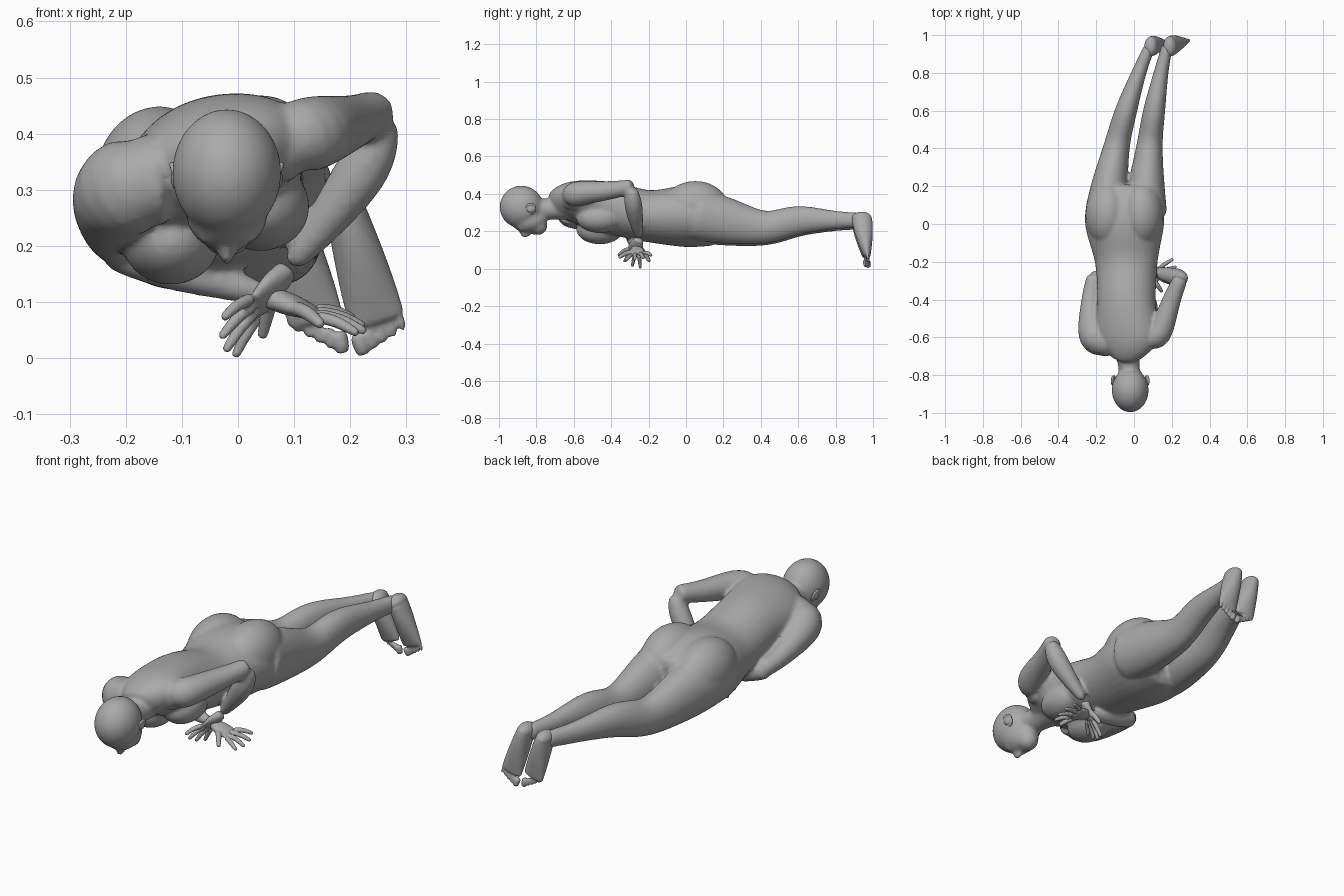
import bpy
import bmesh
import math
from mathutils import Matrix, Vector

default_cube = bpy.data.objects.get("Cube")
if default_cube:
    bpy.data.objects.remove(default_cube, do_unlink=True)

# One plain material for the whole figure
grey = (0.4, 0.4, 0.4, 1)
clay = bpy.data.materials.new("clay_grey")
clay.use_nodes = True
clay.diffuse_color = grey
clay.node_tree.nodes["Principled BSDF"].inputs["Base Color"].default_value = grey


def smooth_path(rows, steps=3):
    """Pass a smooth spline through every column of the given rows."""
    result = []
    last = len(rows) - 1
    for i in range(last):
        neighbours = (rows[max(i - 1, 0)], rows[i], rows[i + 1], rows[min(i + 2, last)])
        for step in range(steps):
            t = step / steps
            result.append([
                b + t / 2 * (c - a + t * (2 * a - 5 * b + 4 * c - d + t * (3 * (b - c) + d - a)))
                for a, b, c, d in zip(*neighbours)])
    return result + [rows[last]]


def loft(bm, rows, side=(1, 0, 0), twist=0, sides=16):
    """Skin ellipses (x, y, z, half width, half depth) along a smooth path."""
    rows = smooth_path(rows)
    centres = [Vector(row[:3]) for row in rows]
    rings = []
    for i, (centre, row) in enumerate(zip(centres, rows)):
        ahead = centres[min(i + 1, len(centres) - 1)]
        behind = centres[max(i - 1, 0)]
        tangent = (ahead - behind).normalized()
        across = Vector(side)
        across = (across - tangent * across.dot(tangent)).normalized()
        roll = math.radians(twist * (centre.y - .25))
        across = Matrix.Rotation(roll, 3, tangent) @ across
        up = across.cross(tangent)
        width, depth = row[3:]
        ring = []
        for k in range(sides):
            angle = math.tau * k / sides
            offset = across * width * math.cos(angle) + up * depth * math.sin(angle)
            ring.append(bm.verts.new(centre + offset))
        rings.append(ring)
    for low, high in zip(rings, rings[1:]):
        for k in range(sides):
            n = (k + 1) % sides
            bm.faces.new((low[k], low[n], high[n], high[k]))
    bm.faces.new(rings[0][::-1])
    bm.faces.new(rings[-1])


def tube(bm, points, side=(1, 0, 0)):
    """Round limb from (x, y, z, radius) points."""
    loft(bm, [(*point, point[-1]) for point in points], side)


def ball(bm, centre, radii):
    matrix = Matrix.Translation(centre) @ Matrix.Diagonal((*radii, 1))
    bmesh.ops.create_uvsphere(bm, u_segments=20, v_segments=12, radius=1, matrix=matrix)


def finish(bm, name, voxel, smoothing):
    """Fuse overlapping forms into one smooth skin."""
    bmesh.ops.recalc_face_normals(bm, faces=bm.faces)
    mesh = bpy.data.meshes.new(name)
    bm.to_mesh(mesh)
    bm.free()
    mesh.materials.append(clay)
    obj = bpy.data.objects.new(name, mesh)
    bpy.context.collection.objects.link(obj)
    rounding = obj.modifiers.new("round_forms", "SUBSURF")
    rounding.levels = rounding.render_levels = 1
    fuse = obj.modifiers.new("fuse", "REMESH")
    fuse.mode = "VOXEL"
    fuse.voxel_size = voxel
    fuse.use_smooth_shade = True
    relax = obj.modifiers.new("relax", "SMOOTH")
    relax.factor = 0.5
    relax.iterations = smoothing


# Torso, rolled so that its left shoulder is raised
body = bmesh.new()
loft(body, [
    (-.04, -.71, .33, .07, .07),
    (-.04, -.62, .36, .17, .1),
    (-.04, -.42, .33, .16, .14),
    (-.04, -.2, .28, .17, .14),
    (-.05, .02, .28, .22, .17),
    (-.05, .2, .25, .18, .13)], twist=24)
for lean in (-1, 1):
    ball(body, (lean * .08 - .04, -.46, .24 + lean * .03), (.09, .13, .08))
    ball(body, (lean * .09 - .05, .05, .32 + lean * .01), (.12, .18, .14))

# Neck and head, face turned to the ground
face_x = -.02
tube(body, [(face_x, -.83, .32, .06), (-.03, -.72, .32, .06), (-.04, -.64, .35, .1)])
skull = Vector((face_x, -.88, .33))
ball(body, skull, (.1, .12, .115))
ball(body, skull + Vector((0, .04, -.07)), (.075, .1, .07))
jaw = Vector((face_x, -.79, .23))
ball(body, jaw, (.05, .05, .05))
ball(body, jaw + Vector((0, -.02, -.03)), (.02, .02, .02))
nose = Vector((face_x, -.86, .19))
ball(body, nose, (.015, .03, .025))
for lean in (-1, 1):
    ball(body, nose + Vector((lean * .03, -.02, .02)), (.02, .01, .01))

# Legs share one profile and bend toward the left at the feet
leg_profile = [
    (.04, .28, .12, .14), (.2, .25, .1, .13), (.42, .21, .07, .09),
    (.6, .25, .06, .08), (.8, .25, .04, .05), (.95, .25, .03, .04)]
for hip, slant, bow, lift in ((.06, 0, .13, .01), (-.15, .06, .2, 0)):
    loft(body, [(hip + slant * y + bow * y * y, y, z + lift, width, depth)
                for y, z, width, depth in leg_profile])

# Left arm with its elbow lifted behind
tube(body, [(.06, -.6, .38, .08), (.13, -.59, .4, .07), (.2, -.4, .42, .05), (.25, -.28, .44, .04)])
tube(body, [(.26, -.29, .43, .03), (.22, -.28, .33, .05), (.09, -.25, .16, .02)], (0, 1, 0))

# Right arm folded under the chest
tube(body, [(-.13, -.62, .32, .09), (-.21, -.6, .3, .09), (-.23, -.4, .23, .05), (-.21, -.27, .2, .04)])
tube(body, [(-.23, -.29, .2, .04), (-.12, -.28, .16, .04), (.06, -.27, .11, .02)], (0, 1, 0))
finish(body, "body", .008, 10)

# Ears: a rim around a shallow shell, flaring out toward the back of the head
for name, lean in (("left_ear", 1), ("right_ear", -1)):
    ear = bmesh.new()
    centre = Vector((face_x + lean * .09, -.83, .32))
    rim = []
    for k in range(13):
        angle = math.tau * k / 12
        offset = Vector((lean * (.4 * math.sin(angle) - .1), math.cos(angle), math.sin(angle)))
        rim.append((*(centre + offset * .025), .006))
    tube(ear, rim)
    ball(ear, centre, (.01, .02, .02))
    finish(ear, name, .004, 2)


def hand(name, wrist, knuckles, spread):
    """Palm with four fanned fingers and a thumb on the side facing away from spread."""
    bm = bmesh.new()
    wrist, knuckles, spread = Vector(wrist), Vector(knuckles), Vector(spread)
    forward = (knuckles - wrist).normalized()
    spread = (spread - forward * spread.dot(forward)).normalized()
    middle = wrist.lerp(knuckles, .5)
    loft(bm, [(*wrist, .02, .02), (*middle, .04, .02), (*knuckles, .04, .01)], spread)

    def finger(root, angle, length, radius):
        tip = root + (forward * math.cos(angle) + spread * math.sin(angle)) * length
        bend = root.lerp(tip, .5) + Vector((0, 0, radius / 2))
        tube(bm, [(*root, radius), (*bend, radius), (*tip, radius * .7)], spread)

    for i in range(4):
        place = i - 1.5
        finger(knuckles + spread * place * .022, place * .3, .1 - abs(place) * .01, .011)
    finger(middle - spread * .02, -1, .1, .013)
    finish(bm, name, .0045, 2)


hand("left_hand", (.09, -.25, .16), (.03, -.28, .09), (-.3, -.9, .3))
hand("right_hand", (.05, -.27, .11), (.14, -.26, .08), (-.1, .9, .2))


def foot(name, heel, front, side):
    """Foot standing on its toes, sole facing back, widening from heel to front."""
    bm = bmesh.new()
    heel, front, across = Vector(heel), Vector(front), Vector(side).normalized()
    forward = (front - heel).normalized()
    ball(bm, heel, (.036, .055, .035))
    sections = []
    for k in range(5):
        t = k / 4
        depth = .016 + .04 * math.cos(t * math.pi / 2)
        width = .036 + .016 * math.sin(t * math.pi / 2)
        sections.append((*heel.lerp(front, t), width, depth))
    loft(bm, sections, side)
    for i in range(5):
        root = front + across * (i - 2) * .02
        tip = root + forward * (.04 - .003 * i)
        radius = .015 if i == 0 else .012 - .001 * i
        tube(bm, [(*root, radius), (*root.lerp(tip, .6), radius), (*tip, radius * .7)], side)
    finish(bm, name, .005, 2)


foot("left_foot", (.19, .94, .27), (.25, .97, .06), (.9, 0, .4))
foot("right_foot", (.09, .94, .26), (.14, .96, .06), (-.9, 0, .3))
